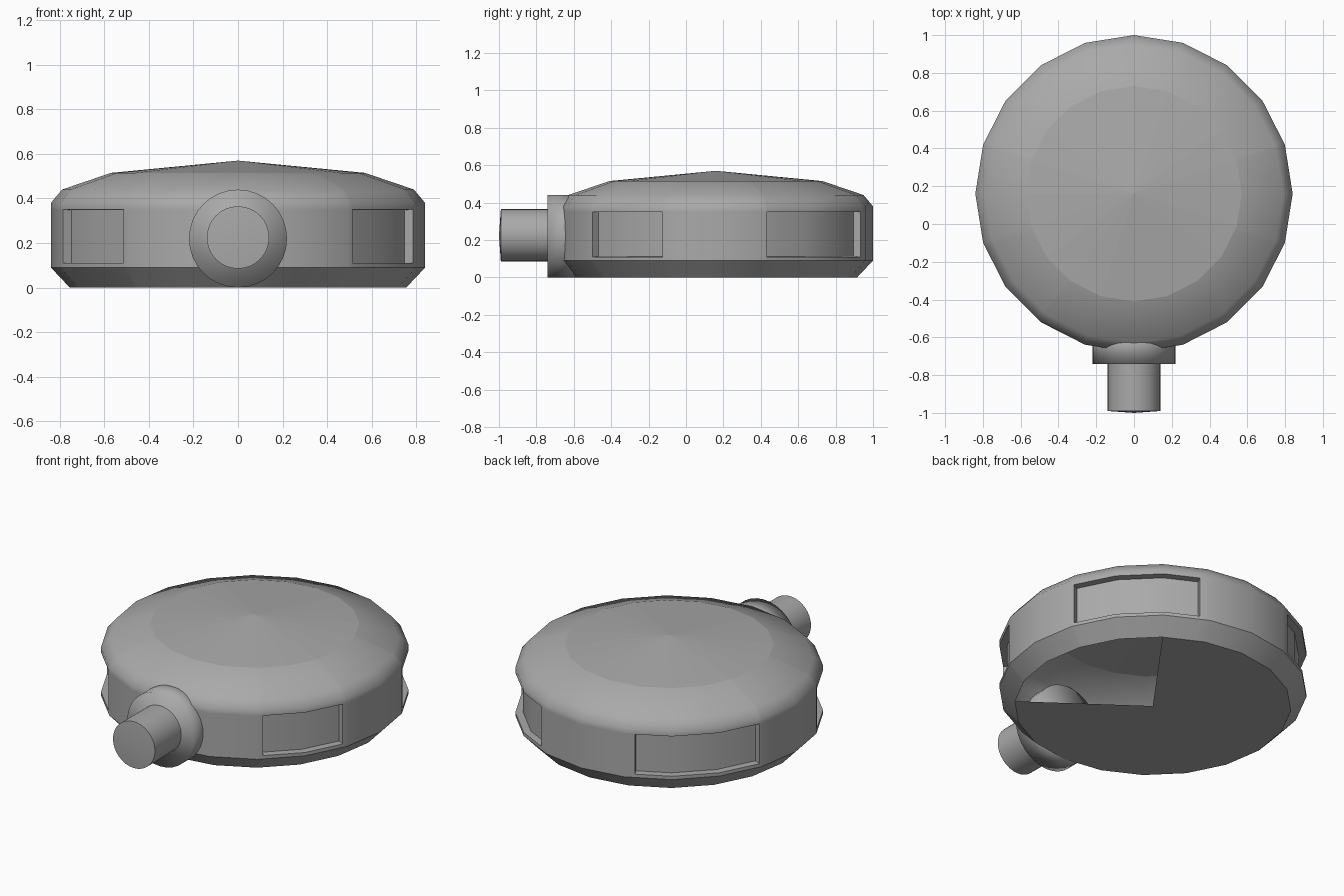
import bpy, bmesh, math
from mathutils import Matrix

if "Cube" in bpy.data.objects:
    bpy.data.objects.remove(bpy.data.objects["Cube"], do_unlink=True)

grey = bpy.data.materials.new("plain grey")
grey.use_nodes = True
colour = (0.4, 0.4, 0.4, 1)
grey.diffuse_color = colour
grey.node_tree.nodes["Principled BSDF"].inputs["Base Color"].default_value = colour

CENTRE_Y = 0.16
STEP = 18
# Window spans in degrees, mirrored left to right
right_windows = [(-52, -20), (19, 68)]
windows = right_windows + [(180 - b, 180 - a) for a, b in right_windows]


def finish(bm, name, location):
    mesh = bpy.data.meshes.new(name)
    bm.to_mesh(mesh)
    bm.free()
    mesh.materials.append(grey)
    obj = bpy.data.objects.new(name, mesh)
    obj.location = location
    bpy.context.collection.objects.link(obj)
    return obj


def smooth(obj, degrees):
    bpy.ops.object.select_all(action="DESELECT")
    obj.select_set(True)
    bpy.context.view_layer.objects.active = obj
    bpy.ops.object.shade_smooth_by_angle(angle=math.radians(degrees))


def on_polygon(radius, degrees):
    """Point on the twenty-sided outline, also between its corners."""
    a = math.radians(degrees)
    half = math.radians(STEP / 2)
    offset = math.radians(degrees % STEP) - half
    r = radius * math.cos(half) / math.cos(offset)
    return r * math.cos(a), r * math.sin(a)


# Round body: rings of the profile, with extra columns at the window ends
profile = [(0.755, 0), (0.84, 0.09), (0.84, 0.11), (0.84, 0.35),
           (0.84, 0.38), (0.79, 0.44), (0.57, 0.515)]
angles = sorted({a % 360 for a in range(0, 360, STEP)} |
                {a % 360 for w in windows for a in w})
bm = bmesh.new()
rings = [[bm.verts.new((*on_polygon(r, a), z)) for a in angles] for r, z in profile]
base_centre = bm.verts.new((0, 0, 0))
apex = bm.verts.new((0, 0, 0.57))
count = len(angles)
window_faces = {w: [] for w in windows}
for i in range(count):
    j = (i + 1) % count
    middle = (angles[i] + (angles[j] - angles[i]) % 360 / 2) % 360
    for k in range(len(rings) - 1):
        low, high = rings[k], rings[k + 1]
        face = bm.faces.new((low[i], low[j], high[j], high[i]))
        face.smooth = True
        for w in windows:
            if k == 2 and 0 < (middle - w[0]) % 360 < w[1] - w[0]:
                window_faces[w].append(face)
    bm.faces.new((rings[-1][i], rings[-1][j], apex))
    # The underside is open over one sector
    if not 0 < (middle + 36) % 360 < 95:
        bm.faces.new((rings[0][j], rings[0][i], base_centre))

# Recessed side windows
bm.normal_update()
for faces in window_faces.values():
    bmesh.ops.inset_region(bm, faces=faces, thickness=0.001, depth=-0.042,
                           use_boundary=True, use_even_offset=True)
body = finish(bm, "round_body", (0, CENTRE_Y, 0))
smooth(body, 42)
for poly in body.data.polygons:
    if poly.center.z > 0.52:
        poly.use_smooth = False


# Front fittings lying along the y axis
def fitting(name, radius, front, back, z, segments):
    bm = bmesh.new()
    bmesh.ops.create_cone(bm, cap_ends=True, segments=segments, radius1=radius,
                          radius2=radius, depth=back - front,
                          matrix=Matrix.Rotation(math.radians(90), 4, "X"))
    return finish(bm, name, (0, (front + back) / 2, z))


collar = fitting("collar", 0.22, -0.74, -0.56, 0.22, 32)
for poly in collar.data.polygons:
    poly.use_smooth = True
plug = fitting("plug", 0.14, -0.99, -0.7, 0.225, 32)
smooth(plug, 40)

# Slightly domed end of the plug
bm = bmesh.new()
bmesh.ops.create_cone(bm, cap_ends=False, segments=32, radius1=0.14, radius2=0,
                      depth=0.01, matrix=Matrix.Rotation(math.radians(90), 4, "X"))
tip = finish(bm, "plug_tip", (0, -0.995, 0.225))
smooth(tip, 40)
